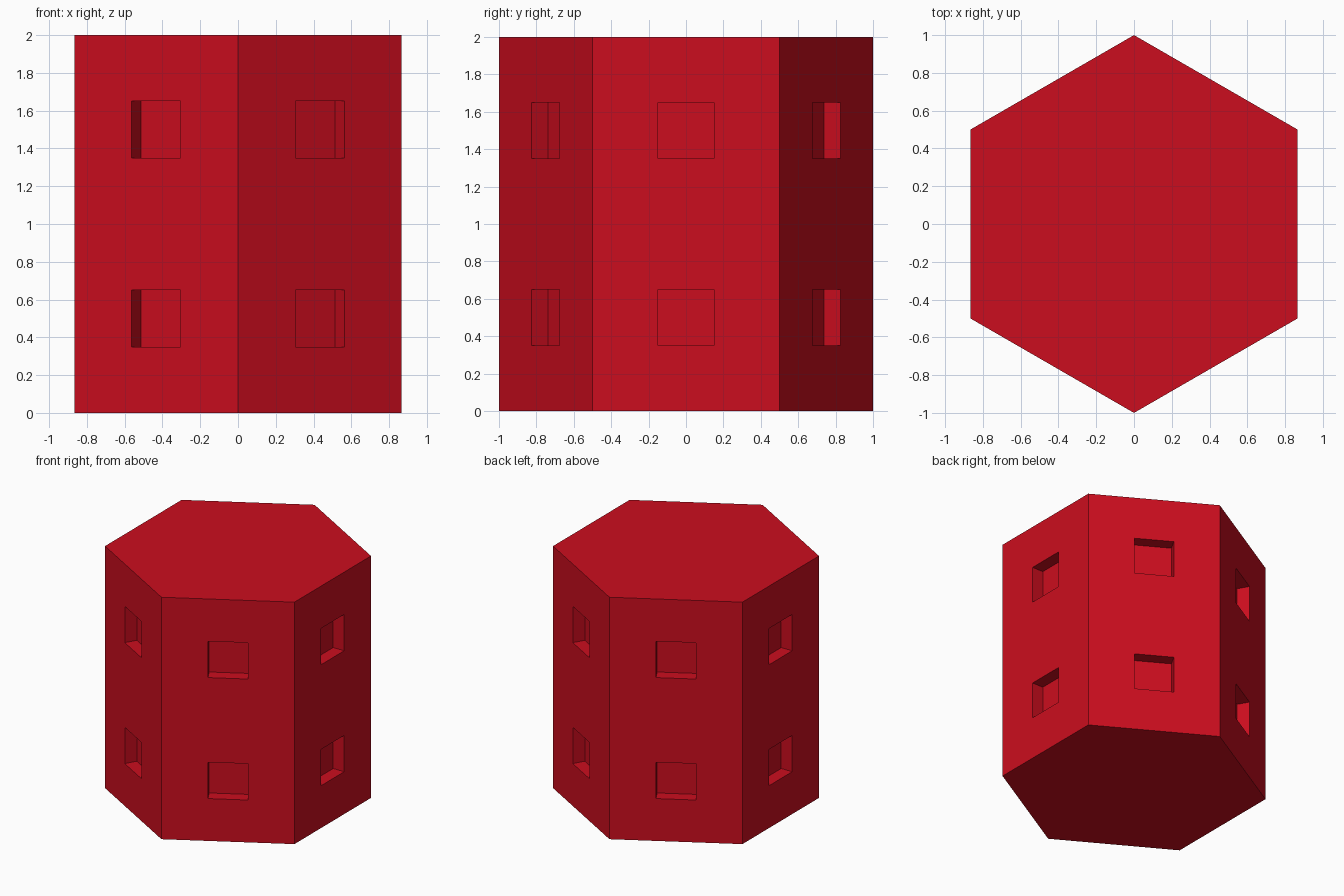
import bpy, bmesh
from math import pi, cos
from mathutils import Matrix

if "Cube" in bpy.data.objects:
    bpy.data.objects.remove(bpy.data.objects["Cube"])

SIDES, RADIUS, HEIGHT = 6, 1.0, 2.0
APOTHEM = RADIUS * cos(pi / SIDES)
WINDOW, DEPTH = 0.30, 0.10
WINDOW_HEIGHTS = (0.5, 1.5)


def mesh_object(name, bm):
    bmesh.ops.recalc_face_normals(bm, faces=bm.faces)
    mesh = bpy.data.meshes.new(name)
    bm.to_mesh(mesh)
    bm.free()
    obj = bpy.data.objects.new(name, mesh)
    bpy.context.collection.objects.link(obj)
    return obj


red = bpy.data.materials.new("red")
red.diffuse_color = (0.6, 0.004, 0.013, 1)
red.use_nodes = True
red.node_tree.nodes["Principled BSDF"].inputs["Base Color"].default_value = red.diffuse_color

# Hexagonal tower body, corners on the y axis
bm = bmesh.new()
bmesh.ops.create_cone(
    bm, cap_ends=True, segments=SIDES, radius1=RADIUS, radius2=RADIUS, depth=HEIGHT,
    matrix=Matrix.Translation((0, 0, HEIGHT / 2)))
body = mesh_object("tower_body", bm)
# Make sure a flat side faces +x
if max(v.co.x for v in body.data.vertices) > APOTHEM + 0.01:
    body.data.transform(Matrix.Rotation(pi / SIDES, 4, 'Z'))
body.data.materials.append(red)

# Window cutters: two square blocks per side, straddling the wall surface
bm = bmesh.new()
for i in range(SIDES):
    turn = Matrix.Rotation(i * 2 * pi / SIDES, 4, 'Z')
    for z in WINDOW_HEIGHTS:
        place = Matrix.Translation((APOTHEM, 0, z))
        size = Matrix.Diagonal((2 * DEPTH, WINDOW, WINDOW, 1))
        bmesh.ops.create_cube(bm, size=1, matrix=turn @ place @ size)
cutters = mesh_object("window_cutters", bm)
cutters.data.materials.append(red)
cutters.hide_render = True
cutters.display_type = 'WIRE'

# Recess the windows
cut = body.modifiers.new("window_recesses", 'BOOLEAN')
cut.operation = 'DIFFERENCE'
cut.solver = 'EXACT'
cut.object = cutters
